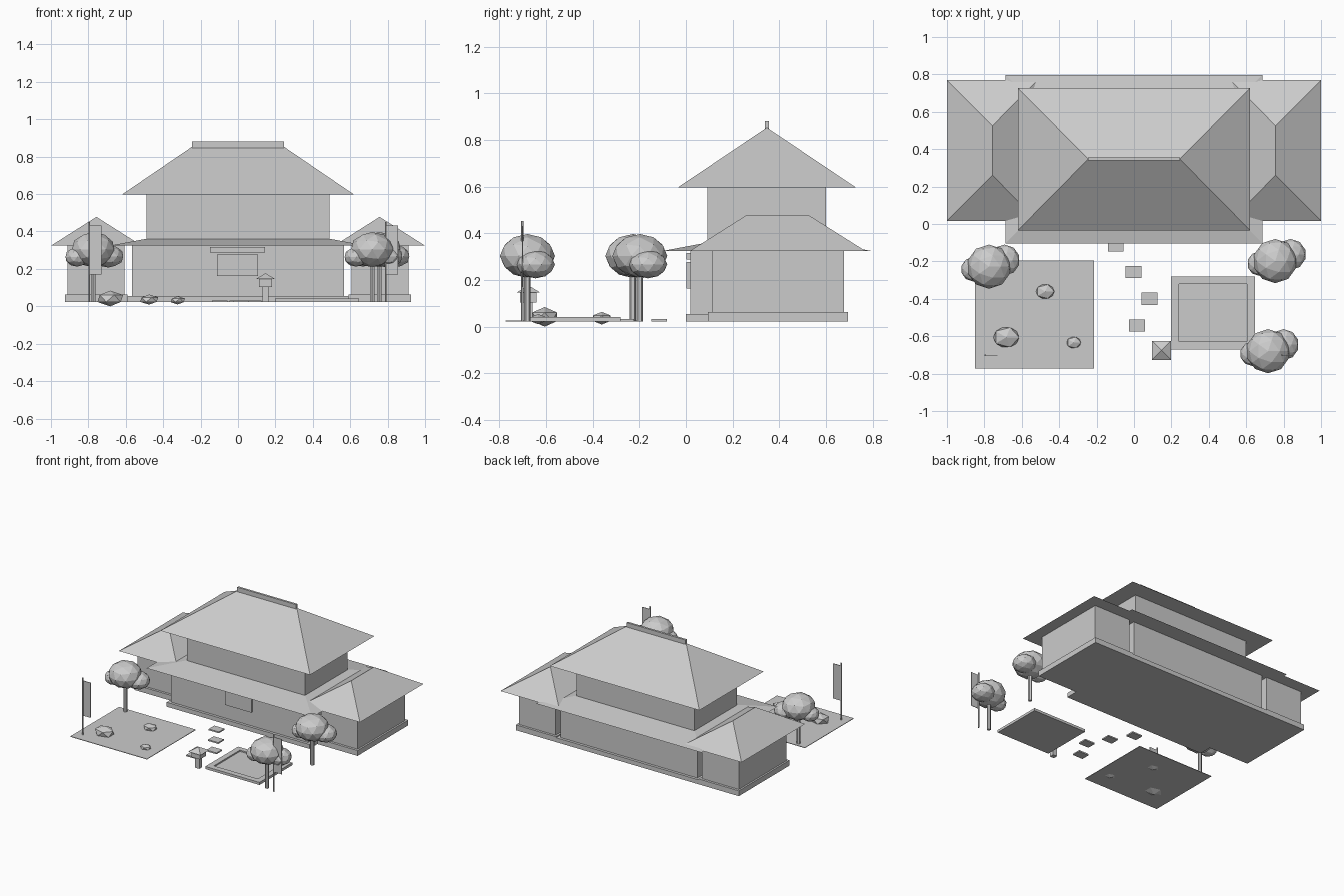
import bpy, bmesh
from mathutils import Matrix, Vector

if "Cube" in bpy.data.objects:
    bpy.data.objects.remove(bpy.data.objects["Cube"])

grey = bpy.data.materials.new("plain grey")
grey.diffuse_color = (0.6, 0.6, 0.6, 1)
grey.use_nodes = True
grey.node_tree.nodes["Principled BSDF"].inputs["Base Color"].default_value = grey.diffuse_color
G = 0.022   # ground level of the flat parts


def finish(name, bm):
    bmesh.ops.recalc_face_normals(bm, faces=bm.faces)
    me = bpy.data.meshes.new(name)
    bm.to_mesh(me)
    bm.free()
    me.materials.append(grey)
    ob = bpy.data.objects.new(name, me)
    bpy.context.collection.objects.link(ob)
    return ob


def box(name, x0, x1, y0, y1, z0, z1):
    bm = bmesh.new()
    bmesh.ops.create_cube(bm, size=1)
    for v in bm.verts:
        v.co = Vector((x1 if v.co.x > 0 else x0,
                       y1 if v.co.y > 0 else y0,
                       z1 if v.co.z > 0 else z0))
    return finish(name, bm)


def roof(name, cx, cy, hx, hy, z0, tx, ty, z1):
    """Hipped solid: eave rectangle (hx, hy) rising to a top rectangle (tx, ty)."""
    bm = bmesh.new()
    bmesh.ops.create_cube(bm, size=2)
    for v in bm.verts:
        a, b, z = (tx, ty, z1) if v.co.z > 0 else (hx, hy, z0)
        v.co = Vector((cx + v.co.x * a, cy + v.co.y * b, z))
    bmesh.ops.remove_doubles(bm, verts=bm.verts, dist=1e-4)
    return finish(name, bm)


def blob(name, c, r, sub):
    bm = bmesh.new()
    bmesh.ops.create_icosphere(bm, subdivisions=sub, radius=1,
                               matrix=Matrix.Translation(c) @ Matrix.Diagonal((*r, 1)))
    return finish(name, bm)


def rod(name, x, y, r, z0, z1, sides):
    bm = bmesh.new()
    bmesh.ops.create_cone(bm, cap_ends=True, segments=sides, radius1=r, radius2=r, depth=z1 - z0,
                          matrix=Matrix.Translation((x, y, (z0 + z1) / 2)))
    return finish(name, bm)


# main hall
CY = 0.347
box("hall_base", -0.592, 0.592, 0.0, 0.695, G, 0.055)
box("hall_lower_walls", -0.568, 0.568, 0.02, 0.675, 0.055, 0.326)
roof("hall_lower_roof", 0, CY, 0.687, 0.45, 0.324, 0.495, 0.258, 0.36)
box("hall_upper_walls", -0.49, 0.49, 0.093, 0.6, 0.35, 0.598)
roof("hall_upper_roof", 0, CY, 0.621, 0.381, 0.597, 0.245, 0.0, 0.853)
box("ridge_cap", -0.245, 0.245, CY - 0.008, CY + 0.008, 0.845, 0.881)
box("entrance_panel", -0.112, 0.108, 0.003, 0.021, 0.163, 0.276)
box("lintel_board", -0.15, 0.145, 0.002, 0.021, 0.287, 0.316)

# side wings
for side, s in (("left", -1), ("right", 1)):
    xs = sorted((s * 0.592, s * 0.925))
    box(side + "_wing_base", *xs, 0.095, 0.695, G, 0.062)
    xs = sorted((s * 0.608, s * 0.912))
    box(side + "_wing_walls", *xs, 0.113, 0.677, 0.062, 0.326)
    roof(side + "_wing_roof", s * 0.757, 0.393, 0.243, 0.377, 0.324, 0.0, 0.133, 0.478)

# gravel garden with rocks
box("gravel_bed", -0.85, -0.214, -0.773, -0.195, G, 0.026)
for i, (x, y, rx, ry, z, rz) in enumerate([(-0.683, -0.606, 0.077, 0.062, 0.042, 0.042),
                                           (-0.475, -0.361, 0.055, 0.044, 0.036, 0.027),
                                           (-0.322, -0.634, 0.043, 0.035, 0.032, 0.022)]):
    blob("garden_rock_%d" % (i + 1), (x, y, z), (rx, ry, rz), 1)

# pond with a raised rim around the water
box("pond_water", 0.2, 0.645, -0.668, -0.283, G, 0.031)
box("pond_rim_front", 0.198, 0.647, -0.67, -0.628, G, 0.041)
box("pond_rim_back", 0.198, 0.647, -0.32, -0.281, G, 0.041)
box("pond_rim_left", 0.198, 0.24, -0.628, -0.32, G, 0.041)
box("pond_rim_right", 0.604, 0.647, -0.628, -0.32, G, 0.041)

# stepping stones
for i, x in enumerate((-0.098, -0.003, 0.083, 0.016)):
    y = -0.114 - 0.143 * i
    box("stepping_stone_%d" % (i + 1), x - 0.042, x + 0.042, y - 0.033, y + 0.033, G, 0.032)

# stone lantern
LX, LY = 0.147, -0.676
box("lantern_post", LX - 0.017, LX + 0.017, LY - 0.017, LY + 0.017, G, 0.105)
box("lantern_box", LX - 0.035, LX + 0.035, LY - 0.035, LY + 0.035, 0.104, 0.148)
roof("lantern_cap", LX, LY, 0.051, 0.051, 0.146, 0, 0, 0.177)

# trees: trunk plus three foliage clumps
for i, (x, y) in enumerate([(-0.775, -0.228), (0.755, -0.198), (0.717, -0.68)]):
    n = "tree_%d_" % (i + 1)
    rod(n + "trunk", x, y, 0.014, G, 0.26, 6)
    blob(n + "main_foliage", (x, y, 0.303), (0.118, 0.118, 0.094), 2)
    blob(n + "right_foliage", (x + 0.082, y + 0.035, 0.267), (0.083, 0.083, 0.06), 2)
    blob(n + "left_foliage", (x - 0.085, y - 0.014, 0.264), (0.065, 0.065, 0.052), 2)

# banners on poles
for side, x in (("left", -0.795), ("right", 0.79)):
    rod(side + "_banner_pole", x, -0.702, 0.005, G, 0.452, 6)
    box(side + "_banner", x + 0.003, x + 0.065, -0.704, -0.700, 0.17, 0.432)
